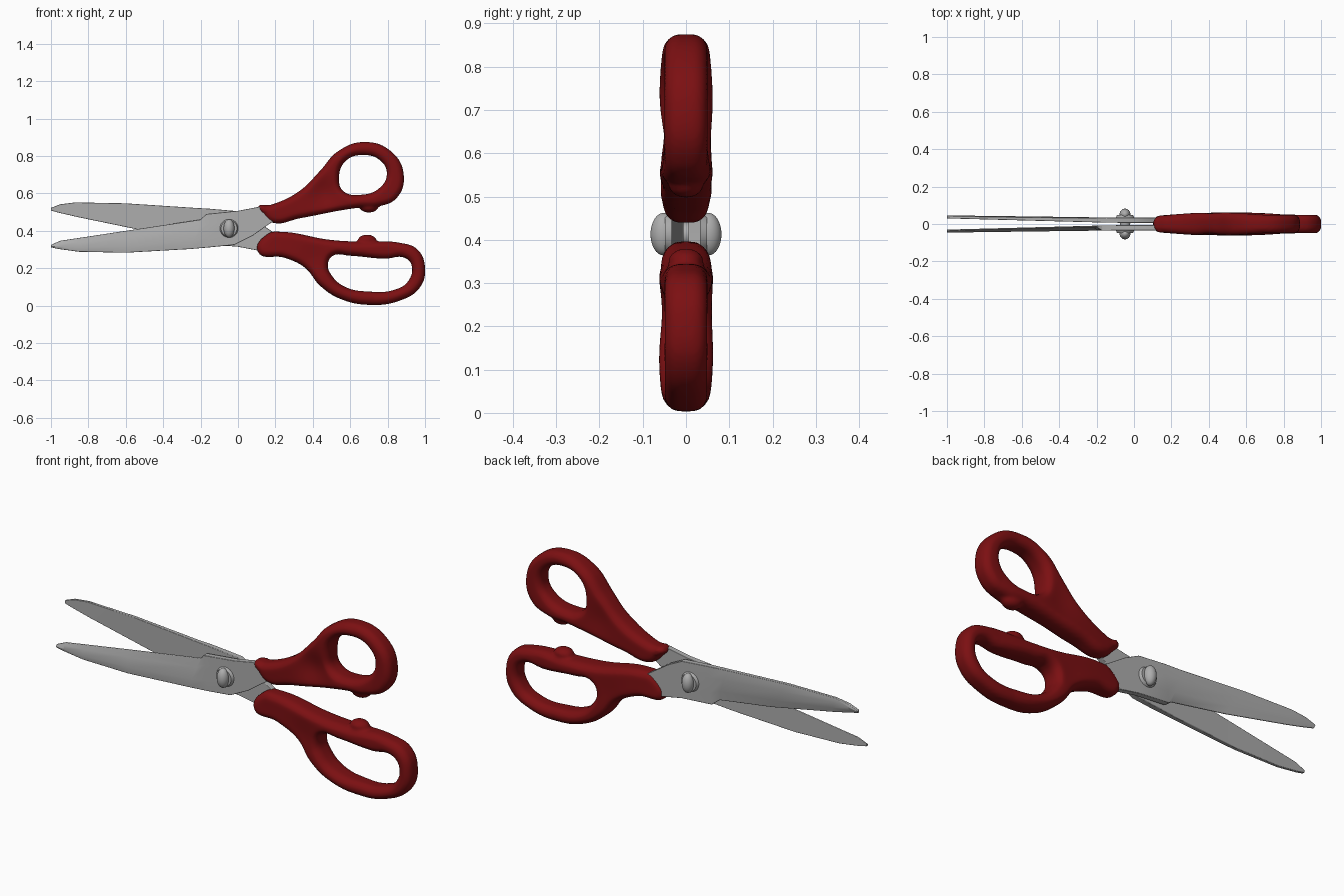
import bpy, bmesh, math
from mathutils import Matrix, Vector

cube = bpy.data.objects.get("Cube")
if cube:
    bpy.data.objects.remove(cube, do_unlink=True)


def material(name, colour):
    mat = bpy.data.materials.new(name)
    mat.use_nodes = True
    mat.diffuse_color = colour
    mat.node_tree.nodes["Principled BSDF"].inputs["Base Color"].default_value = colour
    return mat


red = material("dark red plastic", (0.2, 0.005, 0.006, 1))
steel = material("grey steel", (0.42, 0.42, 0.42, 1))


def add_object(name, mesh, mat):
    mesh.materials.clear()
    mesh.materials.append(mat)
    obj = bpy.data.objects.new(name, mesh)
    bpy.context.collection.objects.link(obj)
    return obj


def smooth(obj, angle=35):
    bpy.ops.object.select_all(action="DESELECT")
    obj.select_set(True)
    bpy.context.view_layer.objects.active = obj
    bpy.ops.object.shade_smooth_by_angle(angle=math.radians(angle))


def evaluated_mesh(obj):
    graph = bpy.context.evaluated_depsgraph_get()
    graph.update()
    return bpy.data.meshes.new_from_object(obj.evaluated_get(graph))


def outline_mesh(loops):
    # Rounded slab from a closed outline and its finger hole
    curve = bpy.data.curves.new("outline", "CURVE")
    curve.dimensions, curve.fill_mode = "2D", "BOTH"
    curve.extrude, curve.bevel_depth, curve.offset = 0.015, 0.035, -0.035
    curve.bevel_resolution, curve.resolution_u = 4, 8
    for points in loops:
        spline = curve.splines.new("BEZIER")
        spline.bezier_points.add(len(points) - 1)
        for bp, (x, z) in zip(spline.bezier_points, points):
            bp.co = (x, z, 0)
            bp.handle_left_type = bp.handle_right_type = "AUTO"
        spline.use_cyclic_u = True
    temp = bpy.data.objects.new("outline", curve)
    bpy.context.collection.objects.link(temp)
    mesh = evaluated_mesh(temp)
    bpy.data.objects.remove(temp, do_unlink=True)
    mesh.transform(Matrix.Rotation(math.pi / 2, 4, "X"))
    return mesh


def handle(name, loops, nub, dish):
    mesh = outline_mesh(loops)
    bm = bmesh.new()
    bm.from_mesh(mesh)
    bmesh.ops.remove_doubles(bm, verts=bm.verts, dist=0.0002)
    # Finger stop, fused into the grip
    place = Matrix.Translation((nub[0], 0, nub[1])) @ Matrix.Diagonal((0.05, 0.035, 0.03, 1))
    bmesh.ops.create_uvsphere(bm, u_segments=24, v_segments=12, radius=1, matrix=place)
    bmesh.ops.recalc_face_normals(bm, faces=bm.faces)
    bm.to_mesh(mesh)
    bm.free()
    obj = add_object(name, mesh, red)
    remesh = obj.modifiers.new("fuse", "REMESH")
    remesh.mode, remesh.voxel_size = "VOXEL", 0.008
    soften = obj.modifiers.new("soften", "SMOOTH")
    soften.factor, soften.iterations = 0.5, 4
    final = evaluated_mesh(obj)
    obj.modifiers.clear()
    obj.data = final
    final.materials.clear()
    final.materials.append(red)
    # Swell the middle of the grip and press in the thumb dish
    for v in final.vertices:
        d = math.hypot(v.co.x, v.co.z - 0.41)
        half = 0.063 - 0.15 * (d - 0.52) ** 2
        if d > 0.52:
            half = max(half, 0.05)
        r = math.hypot(v.co.x - dish[0], v.co.z - dish[1])
        depth = dish[2] if v.co.y < 0 else dish[2] * 0.4
        v.co.y *= half / 0.05 * (1 - depth * math.exp(-(r / 0.08) ** 2))
    smooth(obj, 80)


upper_outer = [(.105, .525), (.18, .54), (.33, .614), (.438, .72), (.534, .825),
               (.678, .875), (.822, .822), (.886, .70), (.85, .577), (.748, .53),
               (.64, .523), (.33, .467), (.187, .443), (.128, .49)]
upper_hole = [(.54, .683), (.571, .769), (.667, .806), (.769, .769),
              (.796, .70), (.758, .63), (.662, .593), (.561, .614)]
lower_outer = [(.105, .29), (.165, .387), (.224, .395), (.49, .352), (.64, .342),
               (.865, .336), (.96, .30), (1, .20), (.972, .096), (.865, .027),
               (.705, .004), (.545, .037), (.438, .107), (.358, .203), (.25, .256)]
lower_hole = [(.48, .219), (.507, .267), (.598, .267), (.785, .251), (.892, .256),
              (.929, .214), (.908, .128), (.838, .085), (.705, .075), (.571, .101),
              (.502, .16)]
handle("upper_handle", [upper_outer, upper_hole], (.70, .527), (.46, .6, .35))
handle("lower_handle", [lower_outer, lower_hole], (.69, .35), (.4, .24, .15))


def blade(name, side, edge, spine):
    # Loft a hollow-ground section from tip to shank
    bm = bmesh.new()
    rings = []
    for i, (e, s) in enumerate(zip(edge, spine)):
        t = min(1, max(0, (s[0] + 1) / 0.9))
        outer = 0.046 + (0.034 - 0.046) * t
        inner = 0.03 + (0.006 - 0.03) * t
        ground = i < 5
        thin = inner + 0.005 if ground else outer
        back = outer - 0.004 if ground else outer
        ridge = outer
        section = [(0, back), (.3, ridge), (.7, (ridge + thin) / 2), (1, thin),
                   (1, inner), (0, inner)]
        a, b = Vector((s[0], 0, s[1])), Vector((e[0], 0, e[1]))
        rings.append([bm.verts.new(a.lerp(b, f) + Vector((0, side * y, 0)))
                      for f, y in section])
    for r0, r1 in zip(rings, rings[1:]):
        for k in range(len(r0)):
            n = (k + 1) % len(r0)
            bm.faces.new((r0[k], r0[n], r1[n], r1[k]))
    bm.faces.new(rings[0])
    bm.faces.new(rings[-1])
    bmesh.ops.recalc_face_normals(bm, faces=bm.faces)
    mesh = bpy.data.meshes.new(name)
    bm.to_mesh(mesh)
    bm.free()
    obj = add_object(name, mesh, steel)
    bevel = obj.modifiers.new("soft edges", "BEVEL")
    bevel.width, bevel.segments = 0.002, 2
    smooth(obj)


blade("front_blade", -1,
      [(-1, .325), (-.95, .347), (-.85, .362), (-.6, .4), (-.2, .46),
       (-.17, .49), (0, .507), (.11, .528), (.2, .525)],
      [(-1, .312), (-.96, .303), (-.85, .288), (-.6, .283), (-.25, .303),
       (-.15, .312), (-.02, .325), (.08, .375), (.2, .46)])
blade("rear_blade", 1,
      [(-1, .508), (-.95, .495), (-.85, .472), (-.5, .4), (-.2, .352),
       (-.17, .328), (0, .315), (.11, .294), (.2, .3)],
      [(-1, .523), (-.95, .542), (-.87, .552), (-.6, .547), (-.25, .524),
       (-.15, .518), (.0, .505), (.08, .465), (.2, .385)])


# Pivot screw: shaft, washers and a raised knob on each side
def pivot_part(name, make, place):
    bm = bmesh.new()
    make(bm, place)
    mesh = bpy.data.meshes.new(name)
    bm.to_mesh(mesh)
    bm.free()
    smooth(add_object(name, mesh, steel))


def disc(bm, place):
    bmesh.ops.create_cone(bm, cap_ends=True, segments=32, radius1=1, radius2=0.85,
                          depth=1, matrix=place)


def ball(bm, place):
    bmesh.ops.create_uvsphere(bm, u_segments=32, v_segments=16, radius=1, matrix=place)


for label, side in (("front", -1), ("rear", 1)):
    turn = Matrix.Rotation(-side * math.pi / 2, 4, "X")
    centre = Matrix.Translation((-.048, side * .04, .413))
    pivot_part(label + "_washer", disc, centre @ turn @ Matrix.Diagonal((.05, .05, .016, 1)))
    pivot_part(label + "_pivot_knob", ball,
               Matrix.Translation((-.048, side * .052, .413)) @ Matrix.Diagonal((.029, .03, .049, 1)))
pivot_part("pivot_shaft", disc, Matrix.Translation((-.048, 0, .413))
           @ Matrix.Rotation(math.pi / 2, 4, "X") @ Matrix.Diagonal((.03, .03, .07, 1)))
